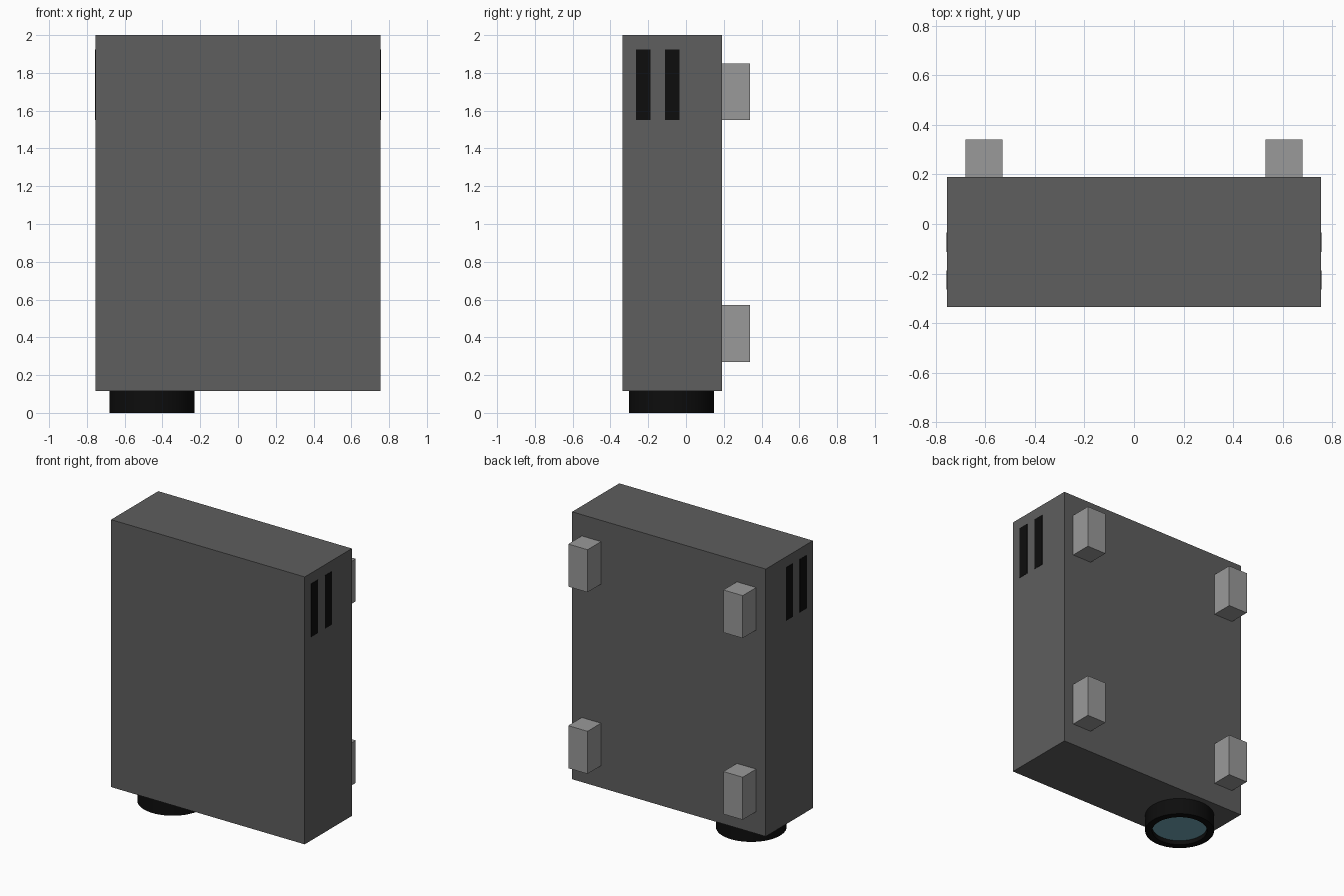
import bpy
import bmesh
from math import radians
from mathutils import Matrix, Vector

default = bpy.data.objects.get("Cube")
if default:
    bpy.data.objects.remove(default, do_unlink=True)


def material(name, rgb, roughness=0.7):
    mat = bpy.data.materials.new(name)
    mat.use_nodes = True
    colour = (*rgb, 1)
    mat.diffuse_color = colour
    shader = mat.node_tree.nodes["Principled BSDF"]
    shader.inputs["Base Color"].default_value = colour
    shader.inputs["Roughness"].default_value = roughness
    return mat


def finish(name, bm, mat):
    bmesh.ops.recalc_face_normals(bm, faces=bm.faces)
    mesh = bpy.data.meshes.new(name)
    bm.to_mesh(mesh)
    bm.free()
    mesh.materials.append(mat)
    obj = bpy.data.objects.new(name, mesh)
    bpy.context.collection.objects.link(obj)
    return obj


def box(name, low, high, mat):
    low, high = Vector(low), Vector(high)
    bm = bmesh.new()
    place = Matrix.Translation((low + high) / 2) @ Matrix.Diagonal((*(high - low), 1))
    bmesh.ops.create_cube(bm, size=1, matrix=place)
    return finish(name, bm, mat)


def lathe(name, profile, centre, mat, steps=64):
    """Spin a radius/height profile around a vertical axis."""
    bm = bmesh.new()
    verts = [bm.verts.new((r, 0, z)) for r, z in profile]
    edges = [bm.edges.new(pair) for pair in zip(verts, verts[1:])]
    bmesh.ops.spin(bm, geom=verts + edges, cent=(0, 0, 0), axis=(0, 0, 1),
                   angle=radians(360), steps=steps)
    bmesh.ops.remove_doubles(bm, verts=bm.verts, dist=0.0001)
    bmesh.ops.translate(bm, verts=bm.verts, vec=centre)
    obj = finish(name, bm, mat)
    bpy.ops.object.select_all(action="DESELECT")
    obj.select_set(True)
    bpy.context.view_layer.objects.active = obj
    bpy.ops.object.shade_smooth_by_angle(angle=radians(30))
    return obj


casing_grey = material("casing dark grey", (0.112, 0.112, 0.112))
foot_grey = material("foot light grey", (0.32, 0.32, 0.32))
black = material("black", (0.004, 0.004, 0.004))
glass_teal = material("lens teal", (0.17, 0.40, 0.48), 0.3)

# Main casing
box("casing", (-0.755, -0.335, 0.115), (0.755, 0.19, 2), casing_grey)

# Four feet on the back, and two vent slots on each side
for side, label in ((1, "left"), (-1, "right")):
    for base, level in ((0.27, "lower"), (1.55, "upper")):
        x = sorted((side * 0.53, side * 0.68))
        box(f"{level}_{label}_foot", (x[0], 0.19, base),
            (x[1], 0.34, base + 0.3), foot_grey)
    for start, spot in ((-0.265, "front"), (-0.112, "rear")):
        x = sorted((side * 0.75, side * 0.757))
        box(f"{spot}_{label}_vent", (x[0], start, 1.55),
            (x[1], start + 0.077, 1.925), black)

# Lens barrel with a recessed glass disc under the casing
lens_centre = (-0.455, -0.077, 0)
lathe("lens_barrel", [(0.18, 0.115), (0.18, 0), (0.226, 0), (0.226, 0.115)],
      lens_centre, black)
lathe("lens_glass", [(0, 0.03), (0.18, 0.03), (0.18, 0.05), (0, 0.05)],
      lens_centre, glass_teal)
